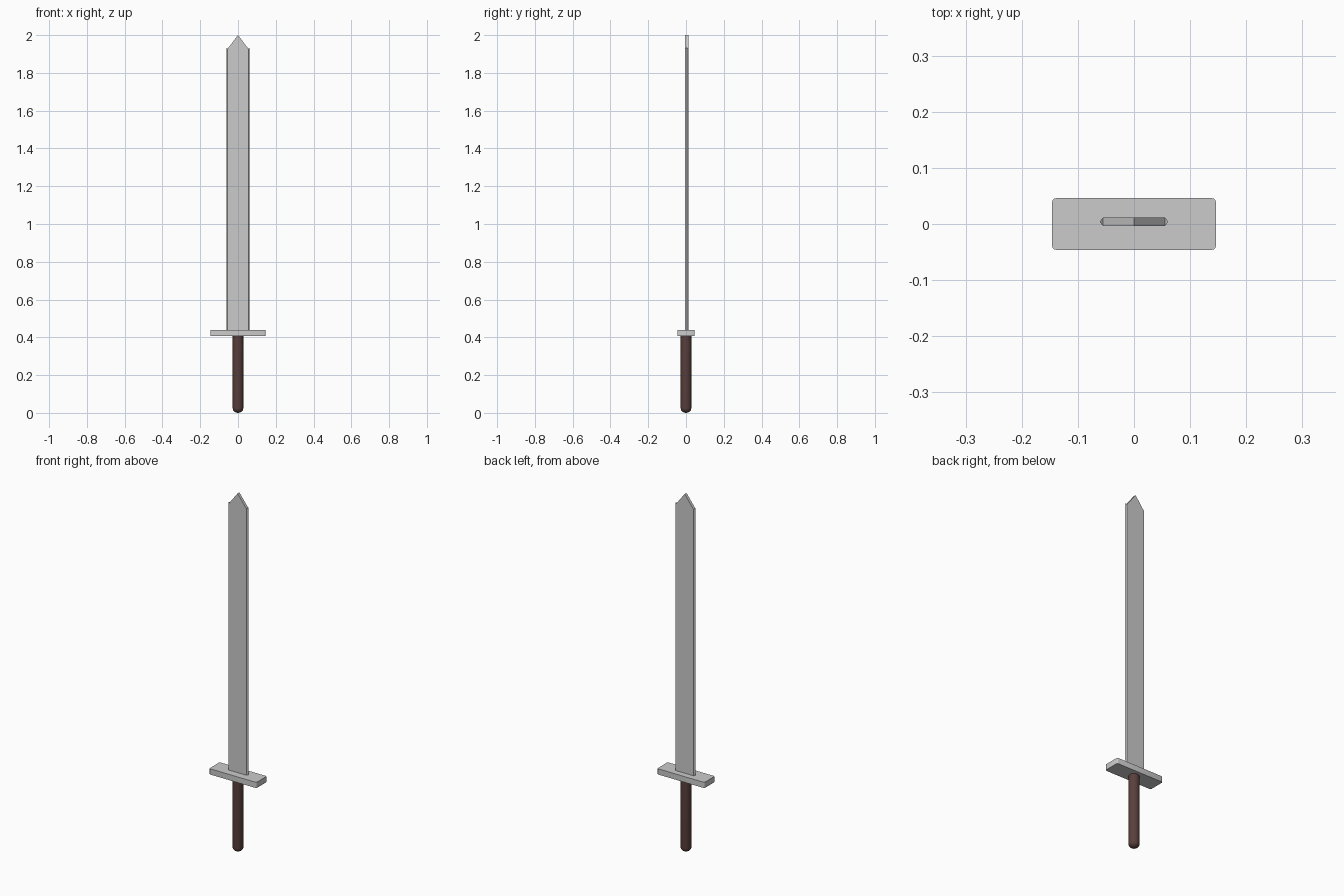
import bpy, bmesh, math

if "Cube" in bpy.data.objects:
    bpy.data.objects.remove(bpy.data.objects["Cube"])


def make_object(name, bm):
    bmesh.ops.recalc_face_normals(bm, faces=bm.faces)
    mesh = bpy.data.meshes.new(name)
    bm.to_mesh(mesh)
    bm.free()
    obj = bpy.data.objects.new(name, mesh)
    bpy.context.collection.objects.link(obj)
    return obj


def smooth(obj, angle):
    bpy.ops.object.select_all(action='DESELECT')
    obj.select_set(True)
    bpy.context.view_layer.objects.active = obj
    bpy.ops.object.shade_smooth_by_angle(angle=math.radians(angle))


# Blade: flat body with a roof-shaped tip and thin sharpened sides
Y0, Y1 = -0.004, 0.012
HALF, EDGE = 0.055, 0.061
BASE, SHOULDER, TIP = 0.43, 1.928, 2.0
bm = bmesh.new()
front, back = [[bm.verts.new((x, y, z)) for x, z in
                ((-HALF, BASE), (HALF, BASE), (HALF, SHOULDER), (0, TIP), (-HALF, SHOULDER))]
               for y in (Y0, Y1)]
bm.faces.new(front)
bm.faces.new(back)
for i in (0, 2, 3):
    j = (i + 1) % 5
    bm.faces.new((front[i], front[j], back[j], back[i]))
for side, low, high in ((-1, 0, 4), (1, 1, 2)):
    ym = (Y0 + Y1) / 2
    a = bm.verts.new((side * EDGE, ym, BASE))
    b = bm.verts.new((side * EDGE, ym, SHOULDER + 0.006))
    bm.faces.new((front[low], a, b, front[high]))
    bm.faces.new((back[low], back[high], b, a))
    bm.faces.new((front[high], b, back[high]))
    bm.faces.new((front[low], back[low], a))
make_object("blade", bm)

# Crossguard: flat bar with rounded upright corners
bm = bmesh.new()
bmesh.ops.create_cube(bm, size=1)
for v in bm.verts:
    v.co = (v.co.x * 0.292, v.co.y * 0.092, v.co.z * 0.032 + 0.423)
upright = [e for e in bm.edges if abs(e.verts[0].co.z - e.verts[1].co.z) > 0.01]
bmesh.ops.bevel(bm, geom=upright, offset=0.007, segments=3, profile=0.5, affect='EDGES')
smooth(make_object("crossguard", bm), 35)

# Grip: lathed rod with a rounded end
R, CAP = 0.028, 0.024
profile = [(R * math.sin(t), CAP * (1 - math.cos(t)))
           for t in (math.radians(15 * k) for k in range(7))]
profile += [(R, 0.41), (0, 0.41)]
bm = bmesh.new()
verts = [bm.verts.new((r, 0, z)) for r, z in profile]
edges = [bm.edges.new(p) for p in zip(verts, verts[1:])]
bmesh.ops.spin(bm, geom=verts + edges, cent=(0, 0, 0), axis=(0, 0, 1),
               angle=math.tau, steps=32, use_merge=True)
bmesh.ops.remove_doubles(bm, verts=bm.verts, dist=0.0001)
grip = make_object("grip", bm)
smooth(grip, 35)
leather = bpy.data.materials.new("brown_leather")
leather.diffuse_color = (0.1, 0.05, 0.045, 1)
leather.use_nodes = True
leather.node_tree.nodes["Principled BSDF"].inputs["Base Color"].default_value = leather.diffuse_color
grip.data.materials.append(leather)
